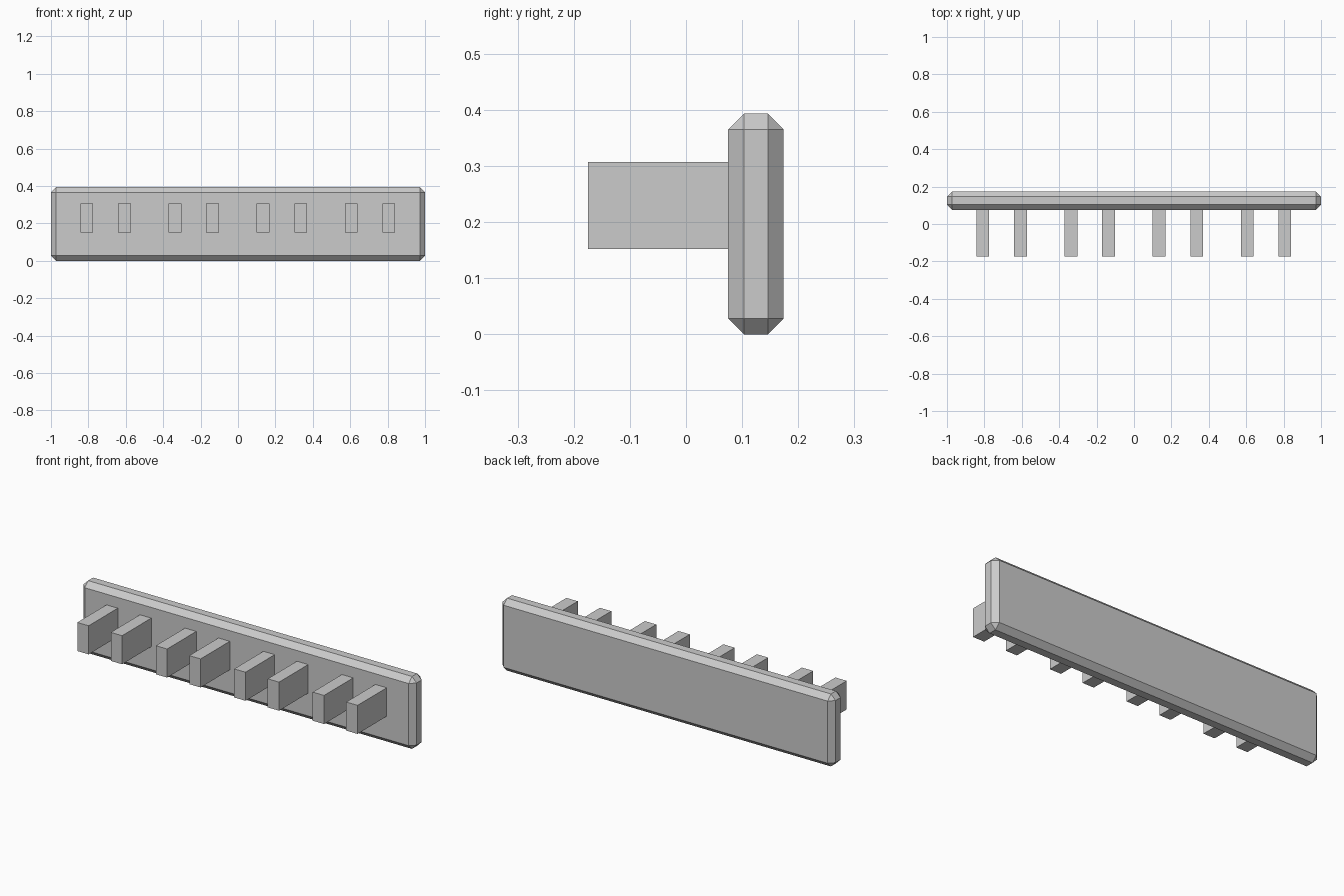
import bpy

old = bpy.data.objects.get("Cube")
if old:
    bpy.data.objects.remove(old, do_unlink=True)

# Single grey material
grey = bpy.data.materials.new("light_grey")
grey.use_nodes = True
colour = (0.6, 0.6, 0.6, 1)
grey.diffuse_color = colour
grey.node_tree.nodes["Principled BSDF"].inputs["Base Color"].default_value = colour


def box(name, low, high):
    """Flat-shaded box between two corners."""
    centre = [(a + b) / 2 for a, b in zip(low, high)]
    bpy.ops.mesh.primitive_cube_add(size=1, location=centre)
    obj = bpy.context.object
    obj.name = name
    obj.scale = [b - a for a, b in zip(low, high)]
    bpy.ops.object.transform_apply(location=False, rotation=False, scale=True)
    obj.data.materials.append(grey)
    return obj


# Back plate with chamfered edges
plate = box("back_plate", (-1, 0.075, 0), (1, 0.174, 0.393))
chamfer = plate.modifiers.new("chamfer", "BEVEL")
chamfer.width = 0.028
chamfer.segments = 1

# Four pairs of pegs, sunk slightly into the plate
half_width = 0.034
for pair in range(4):
    for side in range(2):
        x = -0.808 + pair * 0.471 + side * 0.201
        box(f"peg_{pair * 2 + side + 1}",
            (x - half_width, -0.175, 0.152), (x + half_width, 0.08, 0.307))
